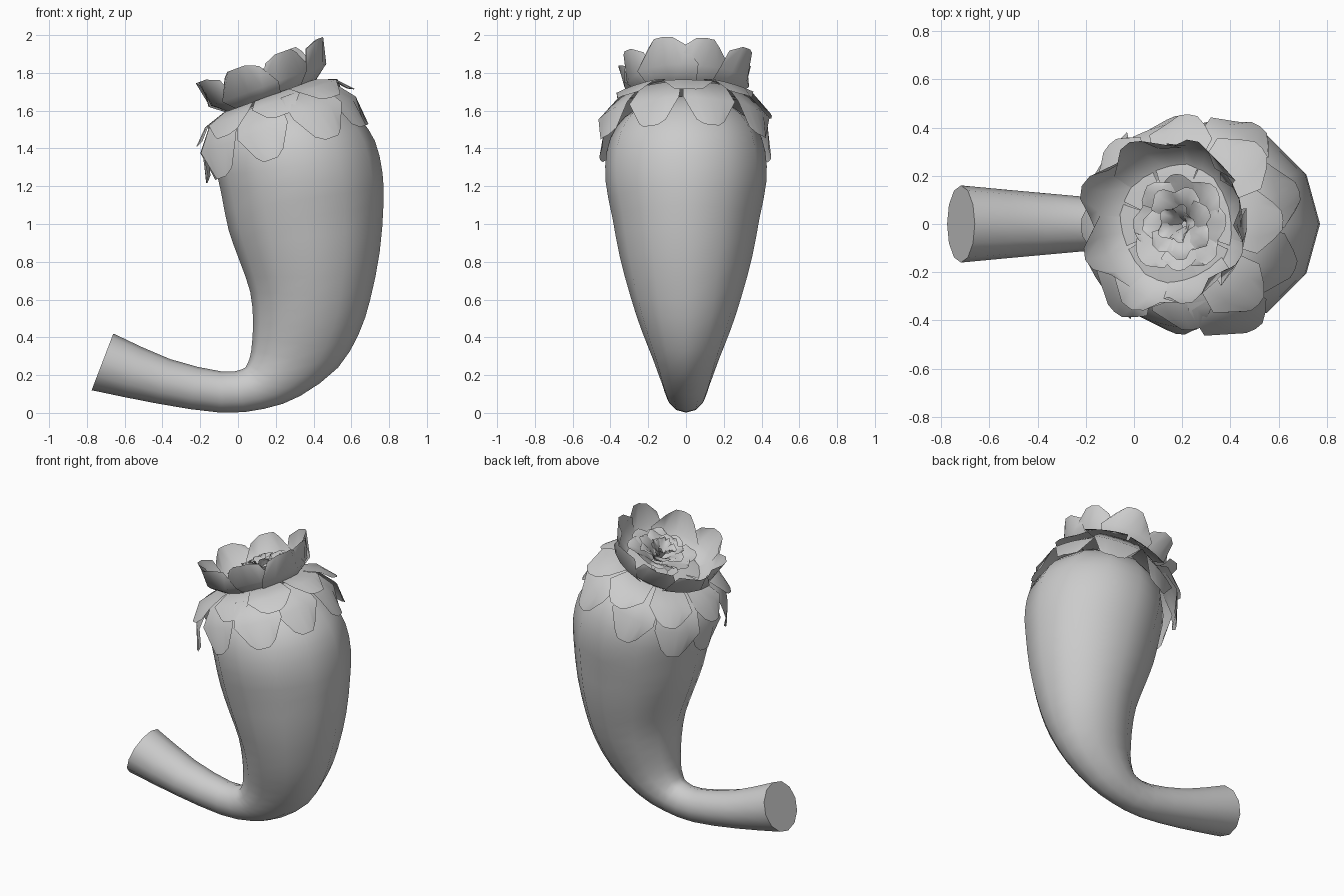
import bpy, bmesh, math, random
from mathutils import Vector, Matrix

random.seed(4)
if "Cube" in bpy.data.objects:
    bpy.data.objects.remove(bpy.data.objects["Cube"])

grey = bpy.data.materials.new("plain grey")
grey.use_nodes = True
grey.diffuse_color = (0.6, 0.6, 0.6, 1)
grey.node_tree.nodes["Principled BSDF"].inputs["Base Color"].default_value = (0.6, 0.6, 0.6, 1)


def finish(name, bm, angle):
    mesh = bpy.data.meshes.new(name)
    bm.to_mesh(mesh)
    bm.free()
    mesh.materials.append(grey)
    obj = bpy.data.objects.new(name, mesh)
    bpy.context.collection.objects.link(obj)
    bpy.ops.object.select_all(action='DESELECT')
    obj.select_set(True)
    bpy.context.view_layer.objects.active = obj
    bpy.ops.object.shade_smooth_by_angle(angle=math.radians(angle))
    return obj


def smooth_rows(rows, steps):
    """Pass a flowing curve through the rows."""
    rows = [Vector(r) for r in rows]
    padded = [rows[0] * 2 - rows[1]] + rows + [rows[-1] * 2 - rows[-2]]
    result = []
    for a, b, c, d in zip(padded, padded[1:], padded[2:], padded[3:]):
        for s in range(steps):
            t = s / steps
            result.append(b + (c - a) * (t / 2)
                          + (a * 2 - b * 5 + c * 4 - d) * (t * t / 2)
                          + (b * 3 - a - c * 3 + d) * (t ** 3 / 2))
    return result + [rows[-1]]


# Curved pod: inner edge (x, z), outer edge (x, z), half depth
SECTIONS = [
    (-.66, .42, -.775, .12, .16), (-.36, .285, -.43, .05, .13),
    (-.09, .22, -.09, .001, .105), (.02, .23, .14, .022, .11),
    (.05, .26, .33, .09, .135), (.07, .33, .53, .24, .175),
    (.08, .48, .64, .42, .24), (.065, .64, .70, .60, .295),
    (.01, .80, .75, .85, .35), (-.05, .97, .77, 1.1, .39),
    (-.09, 1.17, .765, 1.27, .425), (-.12, 1.33, .725, 1.44, .42),
    (-.09, 1.47, .64, 1.56, .37), (0, 1.56, .51, 1.65, .27),
    (.09, 1.6, .36, 1.68, .13),
]
SIDES = 12
bm = bmesh.new()
rings = []
for lx, lz, rx, rz, depth in smooth_rows(SECTIONS, 2):
    mid = Vector((lx + rx, 0, lz + rz)) / 2
    span = Vector((rx - lx, 0, rz - lz)) / 2
    ring = []
    for i in range(SIDES):
        a = math.tau * i / SIDES
        ring.append(bm.verts.new(mid + span * math.cos(a) + Vector((0, depth * math.sin(a), 0))))
    rings.append(ring)
for low, high in zip(rings, rings[1:]):
    for i in range(SIDES):
        j = (i + 1) % SIDES
        bm.faces.new((low[i], low[j], high[j], high[i]))
bm.faces.new(rings[0][::-1])
bm.faces.new(rings[-1])
bmesh.ops.recalc_face_normals(bm, faces=bm.faces[:])
finish("pod_and_stem", bm, 50)

# The flower leans toward the stem side
LEAN = Matrix.Rotation(math.radians(-20), 4, 'Y')


def petal_ring(name, centre, count, profile, widths, start=0, jitter=.02, bow=.03, ruffle=0):
    """Ring of bowed petals; profile is (radius, height) from root to tip."""
    bm = bmesh.new()
    place = Matrix.Translation(centre) @ LEAN
    for k in range(count):
        turn = math.tau * (k + start + random.uniform(-.12, .12)) / count
        spin = place @ Matrix.Rotation(turn, 4, 'Z')
        # neighbours alternate in front of and behind each other
        size = 1 + random.uniform(-jitter, jitter) + (.025 if k % 2 else -.025)
        rows = []
        for n, ((r, h), w) in enumerate(zip(profile, widths)):
            row = []
            for side in (-1, -.5, 0, .5, 1):
                radius = r - bow * side * side * n / len(profile)
                height = h
                if n == len(profile) - 1:
                    # blunt tip with chamfered corners
                    pr, ph = profile[n - 1]
                    cut = .2 * max(0, abs(side) - .5) * 2
                    radius += (pr - r) * cut
                    height += (ph - h) * cut
                wave = random.uniform(-ruffle, ruffle) if n > 1 else 0
                point = Vector((radius * size, side * w * size, height + wave))
                row.append(bm.verts.new(spin @ point))
            rows.append(row)
        for a, b in zip(rows, rows[1:]):
            for i in range(4):
                bm.faces.new((a[i], b[i], b[i + 1], a[i + 1]))
    return finish(name, bm, 60)


COLLAR = (.18, 0, 1.63)
CUP = (.19, 0, 1.64)
ROSETTE = (.23, 0, 1.67)

# Drooping collar around the shoulder of the pod
petal_ring("lower_collar_petals", COLLAR, 9,
           [(.1, .03), (.33, .02), (.44, -.11), (.48, -.27)],
           [.04, .12, .15, .08], start=.5)
petal_ring("upper_collar_petals", COLLAR, 8,
           [(.08, .045), (.26, .05), (.38, .01), (.46, -.07)],
           [.04, .10, .14, .08])

# Open cup
petal_ring("cup_petals", CUP, 8,
           [(.04, .01), (.21, .02), (.32, .1), (.37, .24)],
           [.04, .12, .165, .1], start=.5, bow=.08)

# Ruffled rosette inside the cup
petal_ring("outer_rosette_petals", ROSETTE, 8,
           [(.03, .03), (.1, .09), (.17, .12), (.21, .13)],
           [.02, .06, .085, .06], jitter=.07, ruffle=.015)
petal_ring("middle_rosette_petals", ROSETTE, 7,
           [(.02, .05), (.07, .12), (.12, .145), (.155, .15)],
           [.02, .045, .065, .045], start=.4, jitter=.07, ruffle=.015)
petal_ring("inner_rosette_petals", ROSETTE, 5,
           [(.01, .06), (.035, .13), (.06, .16), (.085, .165)],
           [.012, .03, .045, .03], jitter=.06, ruffle=.015)
